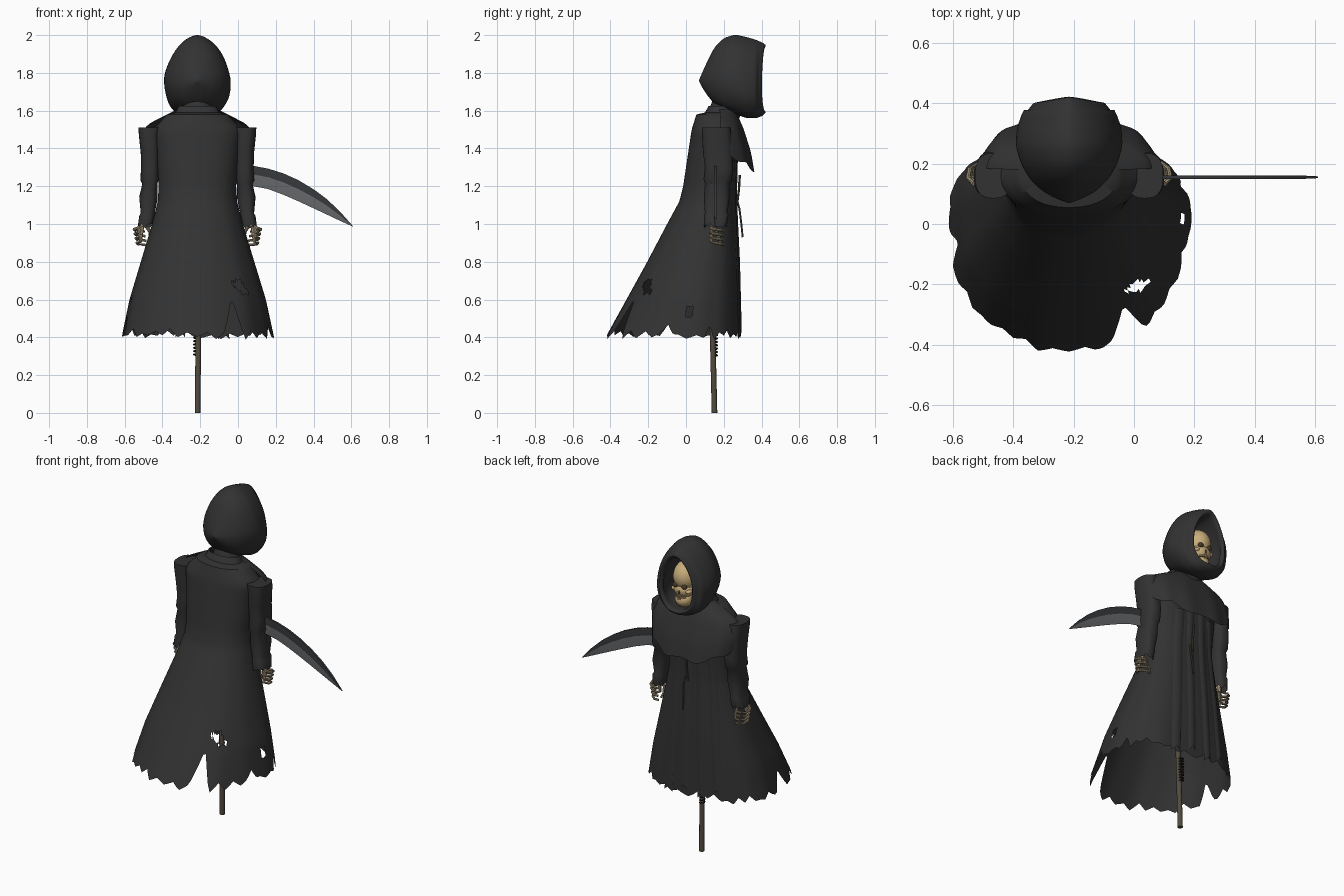
import bpy, bmesh, math, random
from mathutils import Vector

if "Cube" in bpy.data.objects:
    bpy.data.objects.remove(bpy.data.objects["Cube"])

random.seed(4)
CX = -0.215  # centre line of the figure


def mat(name, rgb):
    m = bpy.data.materials.new(name)
    m.diffuse_color = (*rgb, 1)
    m.use_nodes = True
    m.node_tree.nodes["Principled BSDF"].inputs["Base Color"].default_value = m.diffuse_color
    return m


CLOTH = mat("black cloth", (0.032, 0.032, 0.032))
DARK = mat("deep black", (0.014, 0.013, 0.012))
HOLLOW = mat("skull hollow", (0.07, 0.045, 0.022))
SKULL = mat("skull bone", (0.58, 0.42, 0.2))
BONE = mat("hand bone", (0.36, 0.29, 0.19))
WOOD = mat("dark wood", (0.085, 0.07, 0.05))
STEEL = mat("dark steel", (0.04, 0.042, 0.045))
EDGE = mat("blade edge", (0.14, 0.145, 0.15))


def finish(name, bm, *mats, angle=40):
    bmesh.ops.recalc_face_normals(bm, faces=bm.faces)
    me = bpy.data.meshes.new(name)
    bm.to_mesh(me)
    bm.free()
    ob = bpy.data.objects.new(name, me)
    bpy.context.collection.objects.link(ob)
    for m in mats:
        me.materials.append(m)
    bpy.ops.object.select_all(action='DESELECT')
    ob.select_set(True)
    bpy.context.view_layer.objects.active = ob
    bpy.ops.object.shade_smooth_by_angle(angle=math.radians(angle))
    return ob


def loft(bm, rings, closed=True, caps=(False, False)):
    vs = [[bm.verts.new(p) for p in r] for r in rings]
    n = len(vs[0])
    for a, b in zip(vs, vs[1:]):
        for i in range(n if closed else n - 1):
            j = (i + 1) % n
            bm.faces.new((a[i], a[j], b[j], b[i]))
    if caps[0]:
        bm.faces.new(vs[0])
    if caps[1]:
        bm.faces.new(vs[-1])
    return bm


def power(v, n):
    return math.copysign(abs(v) ** (2 / n), v)


def table(rows, z):
    """Interpolate rows of (key, values...) at key z."""
    for a, b in zip(rows, rows[1:]):
        if min(a[0], b[0]) <= z <= max(a[0], b[0]):
            t = (z - a[0]) / (b[0] - a[0])
            return [p + (q - p) * t for p, q in zip(a[1:], b[1:])]
    return list(rows[-1][1:]) if abs(z - rows[-1][0]) < abs(z - rows[0][0]) else list(rows[0][1:])


def soften(rows):
    """Corner cutting: rounds a list of profile rows."""
    mix = lambda a, b, t: tuple(p + (q - p) * t for p, q in zip(a, b))
    out = [rows[0]]
    for a, b in zip(rows, rows[1:]):
        out += [mix(a, b, .2), mix(a, b, .8)]
    return out + [rows[-1]]


def tube(bm, pts, r0, r1=None, sides=8):
    r1 = r0 if r1 is None else r1
    pts = [Vector(p) for p in pts]
    rings = []
    for i, p in enumerate(pts):
        d = (pts[min(i + 1, len(pts) - 1)] - pts[max(i - 1, 0)]).normalized()
        u = d.orthogonal().normalized() if abs(d.x) > 0.95 else d.cross(Vector((1, 0, 0))).normalized()
        v = d.cross(u)
        r = r0 + (r1 - r0) * i / (len(pts) - 1)
        rings.append([p + r * (math.cos(k * math.tau / sides) * u + math.sin(k * math.tau / sides) * v)
                      for k in range(sides)])
    loft(bm, rings, caps=(True, True))


def ball(name, loc, size, m):
    bm = bmesh.new()
    bmesh.ops.create_uvsphere(bm, u_segments=24, v_segments=16, radius=1)
    for v in bm.verts:
        v.co = Vector([c * s for c, s in zip(v.co, size)]) + Vector(loc)
    return finish(name, bm, m)


# robe: height, half width, widest y, front y, back y
ROBE = [(1.625, .10, .17, .23, .12), (1.59, .115, .17, .25, .10), (1.58, .16, .16, .25, .055),
        (1.50, .235, .16, .27, .03), (1.40, .22, .15, .265, .015), (1.20, .205, .14, .26, -.015),
        (1.12, .21, .13, .26, -.035), (1.00, .24, .11, .265, -.10), (.80, .30, .06, .275, -.205),
        (.60, .36, .02, .28, -.315), (.40, .402, .0, .285, -.425)]
N = 168
tooth = [random.uniform(.005, .05) if k % 2 else random.uniform(-.015, .012) for k in range(56)]


def hem(i):
    k, f = divmod(i / 3, 1)
    h = .402 + tooth[int(k)] * (1 - f) + tooth[(int(k) + 1) % 56] * f
    a = 360 * i / N
    for at, wide, high in ((299, 9, .20), (345, 5, .05), (190, 7, .12), (20, 5, .05)):
        h += high * max(0, 1 - abs(a - at) / wide)
    return h


def robe_point(a, z):
    w, yc, yf, yb = table(ROBE, z)
    t = max(0, (1.3 - z) / .9)
    fold = 1 + .005 * t * math.sin(13 * a) + .008 * t * math.sin(7 * a + 1)
    n = 2.6 if math.sin(a) > 0 else 2.2 - .25 * max(0, math.cos(a)) * t
    r = (yf if math.sin(a) > 0 else 2 * yc - yb) - yc
    return (CX + w * fold * power(math.cos(a), n), yc + r * fold * power(math.sin(a), n))


levels = [1.625, 1.6, 1.59, 1.58] + [1.56 - 1.16 * k / 42 for k in range(43)]
rings = []
for z in levels:
    ring = []
    for i in range(N):
        h = z + (hem(i) - .4) * max(0, 1 - (z - .4) / .4)
        ring.append((*robe_point(math.tau * i / N, h), h))
    rings.append(ring)
bm = loft(bmesh.new(), rings)
# worn holes in the cloth
HOLES = [Vector((.155, .015, .53)), Vector((.01, -.205, .66))]
worn = []
for f in bm.faces:
    c = f.calc_center_median()
    if any(abs(c.x - h.x) < .05 and abs(c.y - h.y) < .018 and abs(c.z - h.z) < .034 for h in HOLES):
        worn.append(f)
bmesh.ops.delete(bm, context='FACES', geom=worn)
finish("robe", bm, CLOTH)

# long hanging panels on the open front
for off, wide, top, low in ((-.14, .05, 1.34, .47), (-.065, .05, 1.36, .43), (.02, .05, 1.36, .46), (.10, .06, 1.34, .42)):
    rings = []
    for k in range(25):
        z = top + (low - top) * k / 24
        w, yc, yf, yb = table(ROBE, z)
        row = []
        for s in (-1, -.5, 0, .5, 1):
            x = off * (1 + .5 * (1.2 - z)) + s * wide / 2
            y = yc + (yf - yc) * (1 - min(.95, abs(x / w)) ** 2.6) ** (1 / 2.6)
            row.append((CX + x, y + .004 + .007 * (1 - s * s), z - (.03 * abs(s) if k == 24 else 0)))
        rings.append(row)
    finish("front_panel", loft(bmesh.new(), rings, closed=False), CLOTH)

# shoulder mantle draped over the front
MANTLE = [(1.61, .10, .08), (1.57, .18, .105), (1.52, .265, .13), (1.46, .292, .15), (1.38, .298, .175), (1.275, .29, .192)]
rings = []
for z, w, f in soften(MANTLE):
    row = []
    for i in range(65):
        a = math.radians(4 + 172 * i / 64)
        t = (1.61 - z) / .335
        lift = t * t * (.09 * math.cos(a) ** 2 + .010 * math.sin(9 * a))
        row.append((CX + w * power(math.cos(a), 2.3),
                    .17 + (f + .005 * t * math.sin(11 * a)) * power(math.sin(a), 2.3), z + lift))
    rings.append(row)
finish("mantle", loft(bmesh.new(), rings, closed=False), CLOTH)

# sleeves: height, inner and outer offset, low y, high y
SLEEVE = [(1.51, .19, .312, .085, .235), (1.47, .20, .310, .085, .24), (1.38, .20, .30, .09, .245),
          (1.30, .20, .298, .10, .25), (1.235, .20, .302, .093, .242), (1.215, .21, .292, .10, .23),
          (1.14, .21, .308, .095, .23), (1.06, .225, .30, .10, .22), (1.045, .225, .308, .095, .225), (.99, .232, .315, .095, .215)]
for side in (-1, 1):
    rings = []
    for z, a, b, lo, hi in SLEEVE:
        row = []
        for i in range(32):
            t = math.tau * i / 32
            rag = random.uniform(-.012, .012) if z < 1 else .004 * math.sin(3 * t + 40 * z) * (z < 1.4)
            row.append((CX + side * ((a + b) / 2 + (b - a) / 2 * power(math.cos(t), 2.6)),
                        (lo + hi) / 2 + (hi - lo) / 2 * power(math.sin(t), 2.6), z + rag))
        rings.append(row)
    finish("sleeve", loft(bmesh.new(), rings, caps=(True, False)), CLOTH)

    # bony hand: wrist, palm bones and fingers curled as in a grip, stacked vertically
    bm = bmesh.new()
    X = lambda o: CX + side * o
    tube(bm, [(X(.275), .15, 1.06), (X(.285), .145, .985)], .016, .02)
    for k in range(4):
        z = .972 - .024 * k
        o = .325 - .005 * k
        tube(bm, [(X(.29), .145, .995), (X(o - .008), .133, z + .006), (X(o + .01), .155, z),
                  (X(o + .004), .185, z - .006), (X(o - .02), .203, z - .01), (X(o - .045), .197, z - .012)], .0095, .0065)
    tube(bm, [(X(.275), .15, .995), (X(.252), .16, .96), (X(.248), .175, .925), (X(.258), .185, .90)], .010, .006)
    finish("hand", bm, BONE)

# hood: y, half width, top, bottom, then an inner lining going back
HOOD = [(.07, .004, 1.765, 1.755), (.085, .045, 1.80, 1.725), (.11, .09, 1.855, 1.685), (.15, .13, 1.935, 1.635),
        (.20, .158, 1.985, 1.605), (.26, .176, 2.003, 1.583), (.32, .172, 1.99, 1.56), (.37, .155, 1.975, 1.56),
        (.405, .132, 1.96, 1.572), (.425, .115, 1.945, 1.592),
        (.41, .10, 1.925, 1.605), (.36, .11, 1.92, 1.60), (.25, .11, 1.90, 1.61), (.2, .06, 1.82, 1.68)]
rings = []
for y, w, top, low in soften(HOOD):
    c = low + (top - low) * .42
    row = []
    for i in range(64):
        a = math.tau * i / 64
        s = math.sin(a)
        n = 1.72 if s > 0 else 2.5
        z = c + ((top - c) if s > 0 else (c - low)) * power(s, n)
        dip = .02 * abs(math.cos(a)) if y > .38 else 0
        crease = 1 + .012 * math.sin(6 * a + 9 * y) * min(1, (y - .07) * 12)
        row.append((CX + w * crease * power(math.cos(a), n), y - dip, z))
    rings.append(row)
finish("hood", loft(bmesh.new(), rings, caps=(True, True)), CLOTH, angle=60)
bm = bmesh.new()
tube(bm, [(CX, .19, 1.55), (CX, .23, 1.66)], .085, .08, 20)
finish("neck_cloth", bm, CLOTH)

# skull
ball("cranium", (CX, .285, 1.775), (.08, .098, .092), SKULL)
ball("cheeks", (CX, .325, 1.705), (.064, .054, .05), SKULL)
ball("jaw", (CX, .325, 1.64), (.052, .053, .047), SKULL)
for s in (-1, 1):
    ball("eye_socket", (CX + s * .03, .367, 1.735), (.018, .012, .015), HOLLOW)
    ball("cheek_bone", (CX + s * .047, .347, 1.705), (.02, .022, .013), SKULL)
ball("nose_hole", (CX, .374, 1.70), (.008, .009, .013), HOLLOW)
ball("mouth_gap", (CX, .352, 1.662), (.036, .022, .004), HOLLOW)
bm = bmesh.new()
for row in (1.652, 1.672):
    for k in range(-3, 4):
        x, y = CX + k * .009, .373 - .0016 * k * k
        tube(bm, [(x, y, row - .007), (x, y, row + .007)], .0045, sides=6)
finish("teeth", bm, SKULL)

# scythe pole with a coiled binding
bm = bmesh.new()
tube(bm, [(CX + .001, .151, 0), (CX + .006, .139, .5), (CX + .005, .145, .9), (CX, .155, 1.34)], .0148, sides=12)
finish("pole", bm, WOOD)
bm = bmesh.new()
tube(bm, [(CX - .004 + .015 * math.cos(k * math.tau / 12), .153 + .013 * math.sin(k * math.tau / 12), .30 + .16 * k / 108)
          for k in range(109)], .004, sides=6)
finish("binding", bm, DARK)

# curved blade: x, upper z, lower z
BLADE = [(-.22, 1.33, 1.26), (-.05, 1.325, 1.215), (.08, 1.308, 1.2), (.16, 1.293, 1.185), (.24, 1.268, 1.155),
         (.32, 1.232, 1.12), (.40, 1.184, 1.083), (.47, 1.132, 1.05), (.54, 1.066, 1.017), (.61, .987, .985)]
rings = []
for x, up, lo in BLADE:
    m = up + (lo - up) * .42
    h = .0065 if x < .6 else .003
    rings.append([(x, .155 - h, up), (x, .155 + h, up), (x, .155 + h, m), (x, .155, lo), (x, .155 - h, m)])
bm = loft(bmesh.new(), rings, caps=(True, True))
for f in bm.faces:
    low_edge = [v for v in f.verts if abs(v.co.y - .155) < .0003]
    f.material_index = int(len(f.verts) == 4 and len(low_edge) > 0)
finish("scythe_blade", bm, STEEL, EDGE, angle=25)

# hanging cord ends
bm = bmesh.new()
tube(bm, [(CX + .01, .285, 1.26), (CX + .015, .28, 1.18), (CX + .01, .27, 1.1)], .006)
tube(bm, [(CX + .03, .27, 1.13), (CX + .035, .283, 1.08), (CX + .03, .293, 1.0), (CX + .028, .30, .93)], .005)
finish("cord", bm, WOOD)
